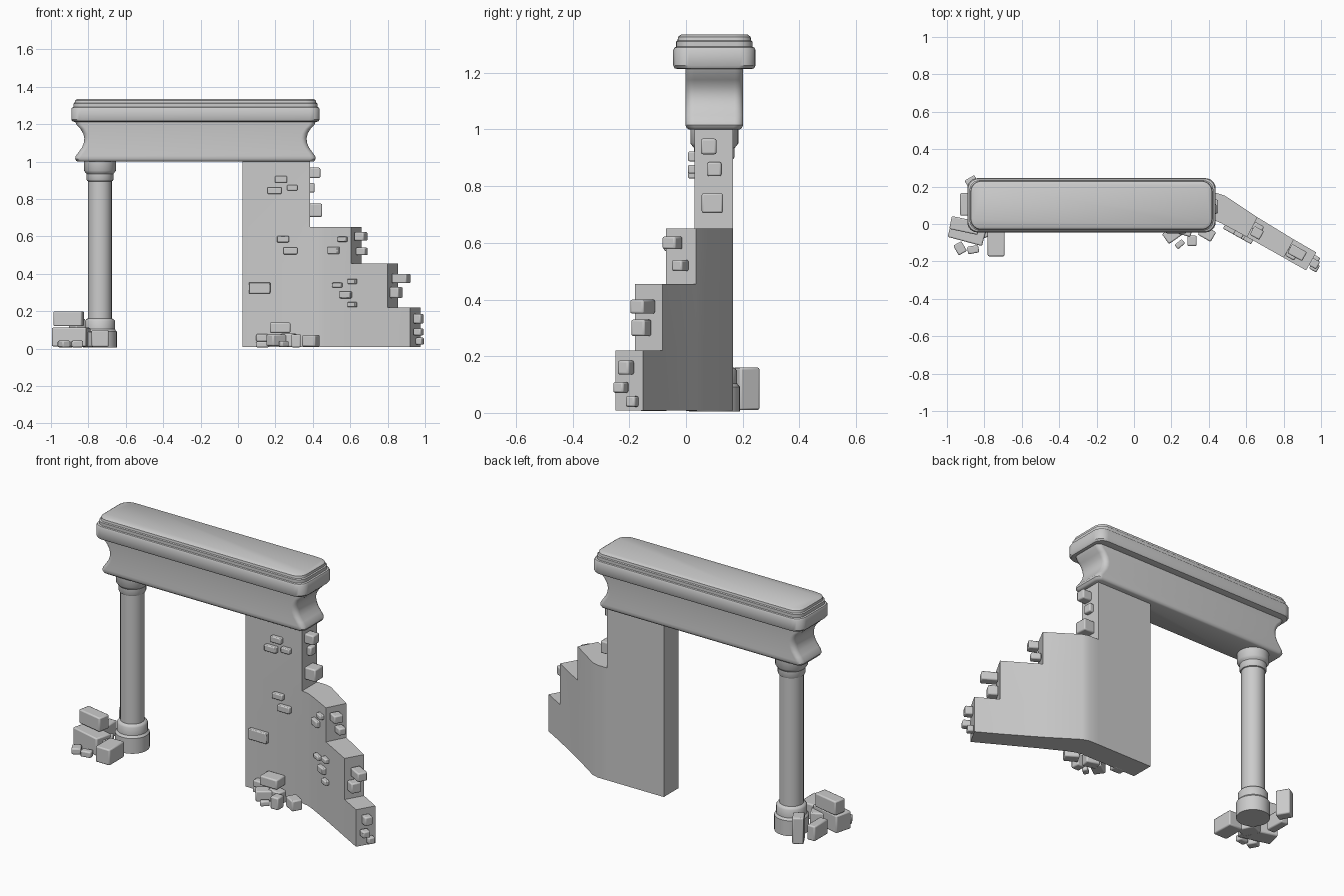
import bpy, bmesh, math
from mathutils import Matrix, Vector


def finish(bm, name, angle=35, bevel=0):
    bmesh.ops.remove_doubles(bm, verts=bm.verts, dist=1e-5)
    bmesh.ops.recalc_face_normals(bm, faces=bm.faces)
    me = bpy.data.meshes.new(name)
    bm.to_mesh(me)
    bm.free()
    ob = bpy.data.objects.new(name, me)
    bpy.context.collection.objects.link(ob)
    if bevel:
        m = ob.modifiers.new("Bevel", 'BEVEL')
        m.width, m.segments = bevel, 2
    bpy.ops.object.select_all(action='DESELECT')
    ob.select_set(True)
    bpy.context.view_layer.objects.active = ob
    bpy.ops.object.shade_smooth_by_angle(angle=math.radians(angle))
    return ob


def loft(name, rings):
    """Skin a stack of point rings and cap both ends."""
    bm = bmesh.new()
    vs = [[bm.verts.new(p) for p in ring] for ring in rings]
    n = len(vs[0])
    for a, b in zip(vs, vs[1:]):
        for i in range(n):
            j = (i + 1) % n
            bm.faces.new((a[i], a[j], b[j], b[i]))
    bm.faces.new(vs[0][::-1])
    bm.faces.new(vs[-1])
    return finish(bm, name)


def rounded_rect(z, hx, hy, r, cx=-0.2275, cy=0.1, seg=6):
    pts = []
    for q, (sx, sy) in enumerate([(1, 1), (-1, 1), (-1, -1), (1, -1)]):
        for k in range(seg + 1):
            a = math.pi / 2 * (q + k / seg)
            pts.append((cx + sx * (hx - r) + r * math.cos(a),
                        cy + sy * (hy - r) + r * math.sin(a), z))
    return pts


def circle(z, r, n=32):
    return [(-0.738 + r * math.cos(2 * math.pi * i / n),
             0.1 + r * math.sin(2 * math.pi * i / n), z) for i in range(n)]


def boxes(name, items, bevel=0.007):
    """items: centre x, y, z, size x, y, z, turn about z in degrees."""
    bm = bmesh.new()
    for x, y, z, sx, sy, sz, deg in items:
        mat = (Matrix.Translation((x, y, z))
               @ Matrix.Rotation(math.radians(deg), 4, 'Z')
               @ Matrix.Diagonal((sx, sy, sz, 1)))
        bmesh.ops.create_cube(bm, size=1, matrix=mat)
    finish(bm, name, 30, bevel)


# Lintel: lower block with pinched ends, moulded slab on top
loft("lintel_block", [rounded_rect(z, hx, hy, 0.03) for z, hx, hy in [
    (1.0, 0.63, 0.09), (1.005, 0.638, 0.097), (1.015, 0.643, 0.102), (1.03, 0.64, 0.102),
    (1.05, 0.625, 0.102), (1.075, 0.607, 0.102), (1.1, 0.597, 0.102), (1.125, 0.594, 0.102),
    (1.15, 0.6, 0.102), (1.175, 0.615, 0.102), (1.195, 0.635, 0.102), (1.22, 0.645, 0.102)]])
loft("lintel_slab", [rounded_rect(z, hx, hy, 0.055) for z, hx, hy in [
    (1.213, 0.648, 0.13), (1.216, 0.658, 0.14), (1.225, 0.664, 0.145), (1.28, 0.664, 0.145),
    (1.289, 0.66, 0.141), (1.292, 0.652, 0.135), (1.31, 0.652, 0.135), (1.314, 0.646, 0.13),
    (1.327, 0.644, 0.128), (1.335, 0.632, 0.117)]])

# Column: stepped base, shaft and stepped capital
loft("column", [circle(z, r) for z, r in [
    (0.005, 0.09), (0.092, 0.09), (0.1, 0.083), (0.104, 0.08), (0.148, 0.08), (0.158, 0.073),
    (0.162, 0.063), (0.895, 0.063), (0.897, 0.068), (0.905, 0.072), (0.935, 0.072),
    (0.942, 0.078), (0.952, 0.085), (1.005, 0.085)]])

# Broken wall: stations of (front x, y, back x, y), height index after each one
levels = [0.008, 0.22, 0.455, 0.65, 1.005]
stations = [(0.025, 0.03, 0.025, 0.165, 4), (0.385, 0.03, 0.385, 0.165, 3),
            (0.425, 0.022, 0.445, 0.165, 3), (0.465, 0.005, 0.485, 0.152, 3),
            (0.605, -0.07, 0.66, 0.036, 2), (0.80, -0.18, 0.855, -0.083, 1),
            (0.92, -0.248, 0.975, -0.152, 0)]
bm = bmesh.new()


def quad(*pts):
    bm.faces.new([bm.verts.new(p) for p in pts])


def front(i, k):
    return Vector((*stations[i][:2], levels[k]))


def back(i, k):
    return Vector((*stations[i][2:4], levels[k]))


for i in range(len(stations) - 1):
    top = stations[i][4]
    for k in range(top):
        for side in (front, back):
            quad(side(i, k), side(i + 1, k), side(i + 1, k + 1), side(i, k + 1))
        if k >= stations[i + 1][4]:
            quad(front(i + 1, k), back(i + 1, k), back(i + 1, k + 1), front(i + 1, k + 1))
        if i == 0:
            quad(front(0, k), back(0, k), back(0, k + 1), front(0, k + 1))
    for k in (0, top):
        quad(front(i, k), front(i + 1, k), back(i + 1, k), back(i, k))
finish(bm, "broken_wall")

# Bricks standing out of the wall face: x, z, width, height
face_bricks = [(0.23, 0.905, 0.065, 0.035), (0.195, 0.845, 0.075, 0.035),
               (0.29, 0.86, 0.055, 0.03), (0.24, 0.585, 0.065, 0.033),
               (0.28, 0.523, 0.075, 0.037), (0.115, 0.325, 0.115, 0.06),
               (0.515, 0.525, 0.065, 0.037), (0.563, 0.585, 0.05, 0.027),
               (0.535, 0.34, 0.055, 0.025), (0.615, 0.36, 0.05, 0.027),
               (0.58, 0.288, 0.065, 0.037), (0.615, 0.235, 0.05, 0.027)]
boxes("face_bricks", [(x, 0.03 if x < 0.4 else 0.03 - 0.56 * (x - 0.425), z, w, 0.045, h,
                       0 if x < 0.4 else -29) for x, z, w, h in face_bricks], 0.005)

# Bricks standing out of the stepped ends
boxes("upper_edge_bricks", [(0.405, 0.08, 0.94, 0.07, 0.055, 0.055, 0),
                            (0.385, 0.1, 0.86, 0.05, 0.05, 0.05, 0),
                            (0.41, 0.093, 0.74, 0.08, 0.075, 0.07, 0)])
boxes("lower_edge_bricks", [(x, y, z, a, b, h, -29) for x, y, z, a, b, h in [
    (0.657, -0.048, 0.6, 0.058, 0.053, 0.045), (0.662, -0.02, 0.52, 0.055, 0.042, 0.04),
    (0.872, -0.153, 0.375, 0.09, 0.055, 0.05), (0.845, -0.158, 0.3, 0.055, 0.055, 0.058),
    (0.965, -0.212, 0.16, 0.045, 0.045, 0.05), (0.965, -0.23, 0.09, 0.045, 0.042, 0.038),
    (0.972, -0.19, 0.04, 0.035, 0.038, 0.038)]])

# Rubble at the foot of the wall and of the column
boxes("wall_rubble", [
    (0.225, -0.01, 0.112, 0.11, 0.08, 0.055, 0), (0.13, 0.02, 0.058, 0.065, 0.05, 0.04, 0),
    (0.13, 0.02, 0.022, 0.07, 0.05, 0.03, 0), (0.205, -0.055, 0.045, 0.09, 0.065, 0.06, 35),
    (0.245, -0.108, 0.025, 0.05, 0.03, 0.03, 40), (0.31, -0.09, 0.042, 0.05, 0.055, 0.07, 0),
    (0.39, -0.05, 0.042, 0.08, 0.06, 0.06, -30), (0.27, -0.03, 0.045, 0.08, 0.06, 0.07, -15)])
boxes("column_rubble", [
    (-0.737, -0.105, 0.055, 0.09, 0.135, 0.09, 0), (-0.892, -0.045, 0.062, 0.19, 0.1, 0.1, -15),
    (-0.905, -0.008, 0.16, 0.155, 0.07, 0.08, -12), (-0.93, -0.13, 0.025, 0.05, 0.06, 0.035, 30),
    (-0.86, -0.137, 0.025, 0.06, 0.04, 0.035, 10), (-0.905, 0.105, 0.05, 0.05, 0.12, 0.085, 0),
    (-0.86, 0.212, 0.085, 0.06, 0.08, 0.15, 30), (-0.82, -0.03, 0.05, 0.08, 0.1, 0.08, 25)])
